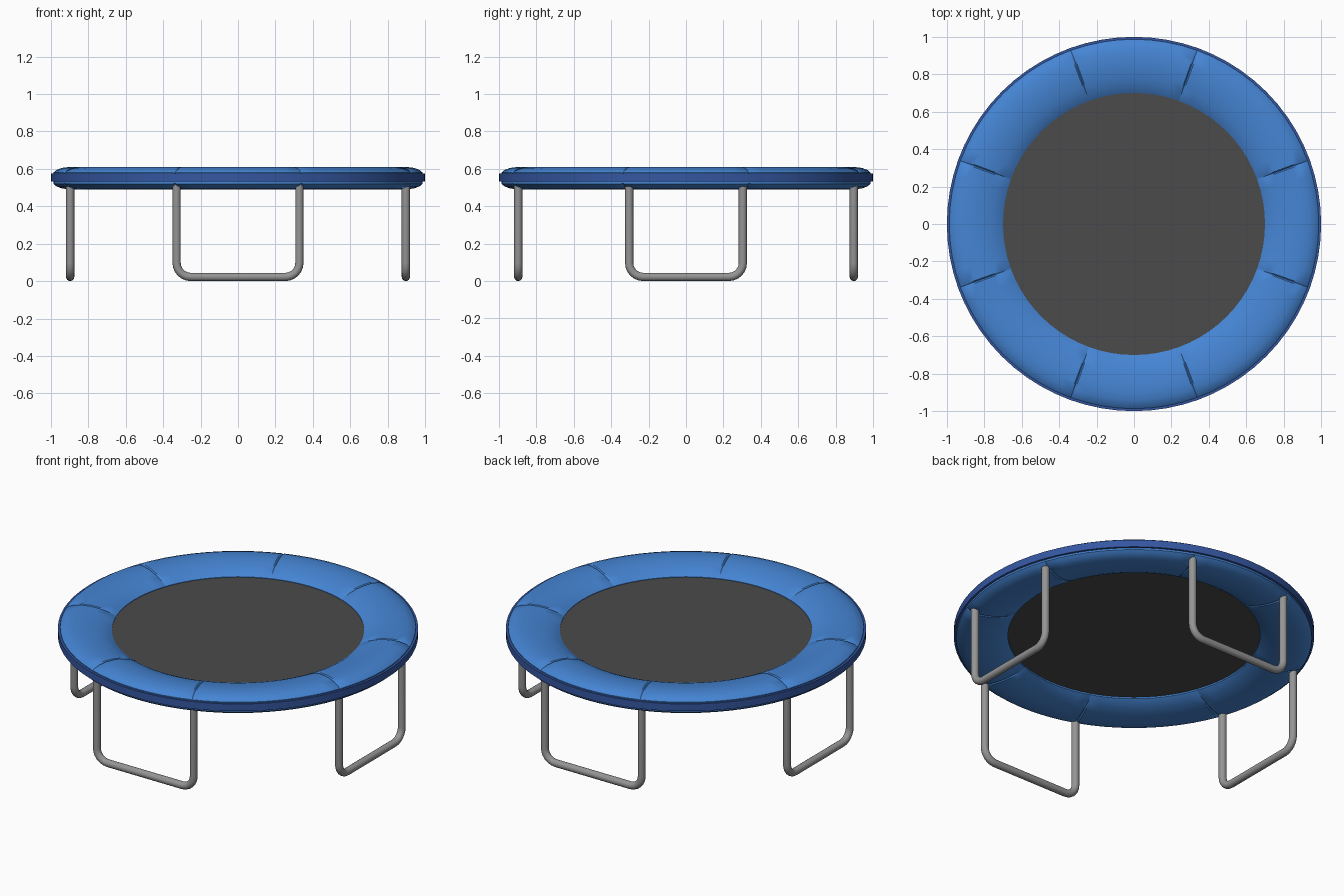
import bpy, bmesh, math
from mathutils import Vector

if "Cube" in bpy.data.objects:
    bpy.data.objects.remove(bpy.data.objects["Cube"])


def material(name, rgb):
    m = bpy.data.materials.new(name)
    m.diffuse_color = (*rgb, 1)
    m.use_nodes = True
    m.node_tree.nodes["Principled BSDF"].inputs["Base Color"].default_value = m.diffuse_color
    return m


PAD = material("pad blue", (0.06, 0.235, 0.66))
SKIRT = material("skirt dark blue", (0.035, 0.095, 0.36))
MAT = material("mat charcoal", (0.07, 0.07, 0.07))
STEEL = material("leg steel", (0.30, 0.30, 0.30))


def finish(bm, name, mat, angle=40):
    bmesh.ops.recalc_face_normals(bm, faces=bm.faces[:])
    me = bpy.data.meshes.new(name)
    bm.to_mesh(me)
    bm.free()
    ob = bpy.data.objects.new(name, me)
    bpy.context.collection.objects.link(ob)
    me.materials.append(mat)
    bpy.ops.object.select_all(action='DESELECT')
    ob.select_set(True)
    bpy.context.view_layer.objects.active = ob
    bpy.ops.object.shade_smooth_by_angle(angle=math.radians(angle))
    return ob


# Seams sit above the legs: 20 and 70 degrees in every quadrant
SEAMS = [q * 90 + a for q in range(4) for a in (20, 70)]


def ring(name, profile, mat, pinch=0.0):
    """Revolve a closed (radius, z) profile, with narrow creases at the seams."""
    angles = [(a, 1.0) for a in range(0, 360, 5) if a not in SEAMS]
    for s in SEAMS:
        angles += [(s - 0.45, 1.0), (s, 1.0 - pinch), (s + 0.45, 1.0)]
    bm = bmesh.new()
    loops = []
    for a, k in sorted(angles):
        c, s = math.cos(math.radians(a)), math.sin(math.radians(a))
        loops.append([bm.verts.new((r * c, r * s, 0.55 + (z - 0.55) * k))
                      for r, z in profile])
    n = len(profile)
    for i, cur in enumerate(loops):
        nxt = loops[(i + 1) % len(loops)]
        for j in range(n):
            k = (j + 1) % n
            bm.faces.new((cur[j], nxt[j], nxt[k], cur[k]))
    return finish(bm, name, mat)


# Padded safety ring: cushioned profile, mirrored top to bottom
upper = [(0.70, 0.562), (0.72, 0.575), (0.755, 0.590), (0.80, 0.602),
         (0.85, 0.609), (0.90, 0.610), (0.94, 0.605), (0.97, 0.594),
         (0.987, 0.580)]
lower = [(r, 1.10 - z) for r, z in reversed(upper)]
ring("safety_pad", upper + lower, PAD, pinch=0.12)

# Dark band round the outer rim
ring("rim_skirt", [(0.98, 0.575), (1.0, 0.575), (1.0, 0.531), (0.98, 0.531)], SKIRT)

# Jumping mat
bm = bmesh.new()
bmesh.ops.create_cone(bm, cap_ends=True, segments=72, radius1=0.71, radius2=0.71, depth=0.012)
bmesh.ops.translate(bm, verts=bm.verts[:], vec=(0, 0, 0.553))
finish(bm, "jumping_mat", MAT)


def u_leg(name, half, dist, turn, rad=0.022, bend=0.075, top=0.515):
    """U-shaped tube leg with rounded lower corners, swept along its path."""
    low = rad
    right = [(half, top)]
    for i in range(7):
        a = math.radians(15 * i)
        right.append((half - bend + bend * math.cos(a), low + bend - bend * math.sin(a)))
    path = [Vector((x, z)) for x, z in right + [(-x, z) for x, z in reversed(right)]]
    ct, st = math.cos(turn), math.sin(turn)
    bm = bmesh.new()
    loops = []
    for i, p in enumerate(path):
        t = (path[min(i + 1, len(path) - 1)] - path[max(i - 1, 0)]).normalized()
        if p.y >= low + bend - 1e-4:
            t = Vector((0, -1 if p.x > 0 else 1))
        side = Vector((-t.y, t.x))
        loop = []
        for k in range(16):
            a = math.tau * k / 16
            q = p + side * rad * math.cos(a)
            x, y = q.x, -dist + rad * math.sin(a)
            loop.append(bm.verts.new((x * ct - y * st, x * st + y * ct, q.y)))
        loops.append(loop)
    for a, b in zip(loops, loops[1:]):
        for k in range(16):
            j = (k + 1) % 16
            bm.faces.new((a[k], a[j], b[j], b[k]))
    bm.faces.new(loops[0])
    bm.faces.new(loops[-1])
    finish(bm, name, STEEL)


# Four U legs; front and back are slightly wider
for i, (side, half) in enumerate((("front", 0.328), ("right", 0.304),
                                  ("back", 0.328), ("left", 0.304))):
    u_leg(side + "_leg", half, 0.897, i * math.pi / 2)
